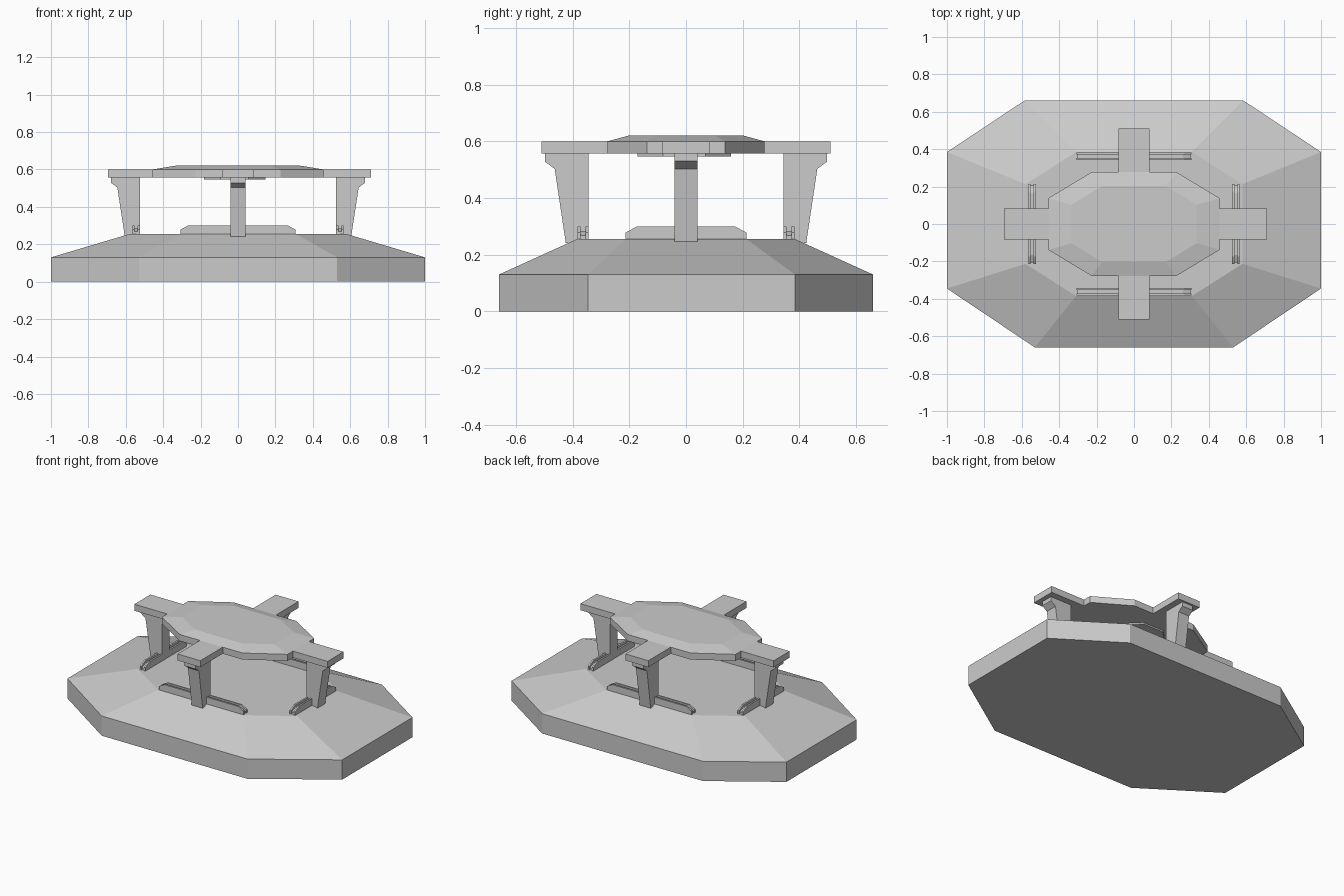
import bpy
from math import pi
from mathutils import Matrix

if "Cube" in bpy.data.objects:
    bpy.data.objects.remove(bpy.data.objects["Cube"])


def make(name, verts, faces):
    mesh = bpy.data.meshes.new(name)
    mesh.from_pydata(verts, [], faces)
    mesh.update()
    obj = bpy.data.objects.new(name, mesh)
    bpy.context.collection.objects.link(obj)
    return obj


def loft(name, rings):
    """Closed solid through counter-clockwise rings, first to last."""
    n = len(rings[0])
    verts = [p for ring in rings for p in ring]
    faces = [tuple(reversed(range(n))), tuple(range(len(verts) - n, len(verts)))]
    for r in range(len(rings) - 1):
        for i in range(n):
            a, b = r * n + i, r * n + (i + 1) % n
            faces.append((a, b, b + n, a + n))
    return make(name, verts, faces)


def at_z(points, z):
    return [(x, y, z) for x, y in points]


def mirror_quarter(q):
    """Full outline from the +x +y quarter, listed counter-clockwise."""
    return (q + [(-x, y) for x, y in reversed(q)]
            + [(-x, -y) for x, y in q] + [(x, -y) for x, y in reversed(q)])


def octagon(x1, y1, x2, y2):
    return mirror_quarter([(x1, y1), (x2, y2)])


def prism(name, profile, w0, w1, angle):
    """Extrude an (outward, z) profile sideways, then turn it about z."""
    obj = loft(name, [[(u, w, z) for u, z in reversed(profile)] for w in (w0, w1)])
    obj.data.transform(Matrix.Rotation(angle, 4, 'Z'))
    return obj


# Sloped eight-sided base, its front slightly narrower than its back
outer = [(1, 0.385), (0.585, 0.66), (-0.585, 0.66), (-1, 0.385),
         (-1, -0.345), (-0.53, -0.66), (0.53, -0.66), (1, -0.345)]
inner = octagon(0.58, 0.213, 0.31, 0.385)
loft("base", [at_z(outer, 0), at_z(outer, 0.13), at_z(inner, 0.255)])

# Roof plate with four arms
plate = mirror_quarter([(0.703, 0.083), (0.458, 0.083), (0.458, 0.138),
                        (0.228, 0.277), (0.083, 0.277), (0.083, 0.51)])
plate = [(x + 0.007 if abs(x) > 0.5 else x, y) for x, y in plate]
loft("roof_plate", [at_z(plate, 0.557), at_z(plate, 0.6)])

# Raised roof panel and small panel underneath
loft("roof_crown", [at_z(octagon(0.458, 0.138, 0.228, 0.277), 0.6),
                    at_z(octagon(0.335, 0.103, 0.17, 0.203), 0.62)])
under = [(x - 0.018, y - 0.006) for x, y in octagon(0.165, 0.075, 0.075, 0.165)]
loft("under_panel", [at_z(under, 0.547), at_z(under, 0.558)])

# Flared posts: profiles for the sides and for the front and back
side_post = [(0.525, 0.24), (0.605, 0.24), (0.645, 0.503), (0.68, 0.53),
             (0.68, 0.558), (0.525, 0.558)]
end_post = [(0.343, 0.242), (0.424, 0.242), (0.463, 0.503), (0.497, 0.528),
            (0.497, 0.558), (0.343, 0.558)]

sides = [("right", 0, side_post, 0.525, 0.213), ("back", pi / 2, end_post, 0.343, 0.308),
         ("left", pi, side_post, 0.525, 0.213), ("front", -pi / 2, end_post, 0.343, 0.308)]
for name, angle, post, u, half in sides:
    prism(name + "_post", post, -0.04, 0.04, angle)

    # H-section rail: two chamfered flanges and a low web
    def strip(label, u0, u1, low, end_z, top, h):
        prof = [(-h, low), (h, low), (h, end_z), (h - 0.04, top), (-h + 0.04, top), (-h, end_z)]
        prism(f"{name}_rail_{label}", prof, u0, u1, angle - pi / 2)

    strip("inner_flange", u, u + 0.011, 0.25, 0.278, 0.3, half)
    strip("outer_flange", u + 0.029, u + 0.04, 0.25, 0.278, 0.3, half)
    strip("web", u + 0.01, u + 0.03, 0.25, 0.268, 0.284, half - 0.006)
